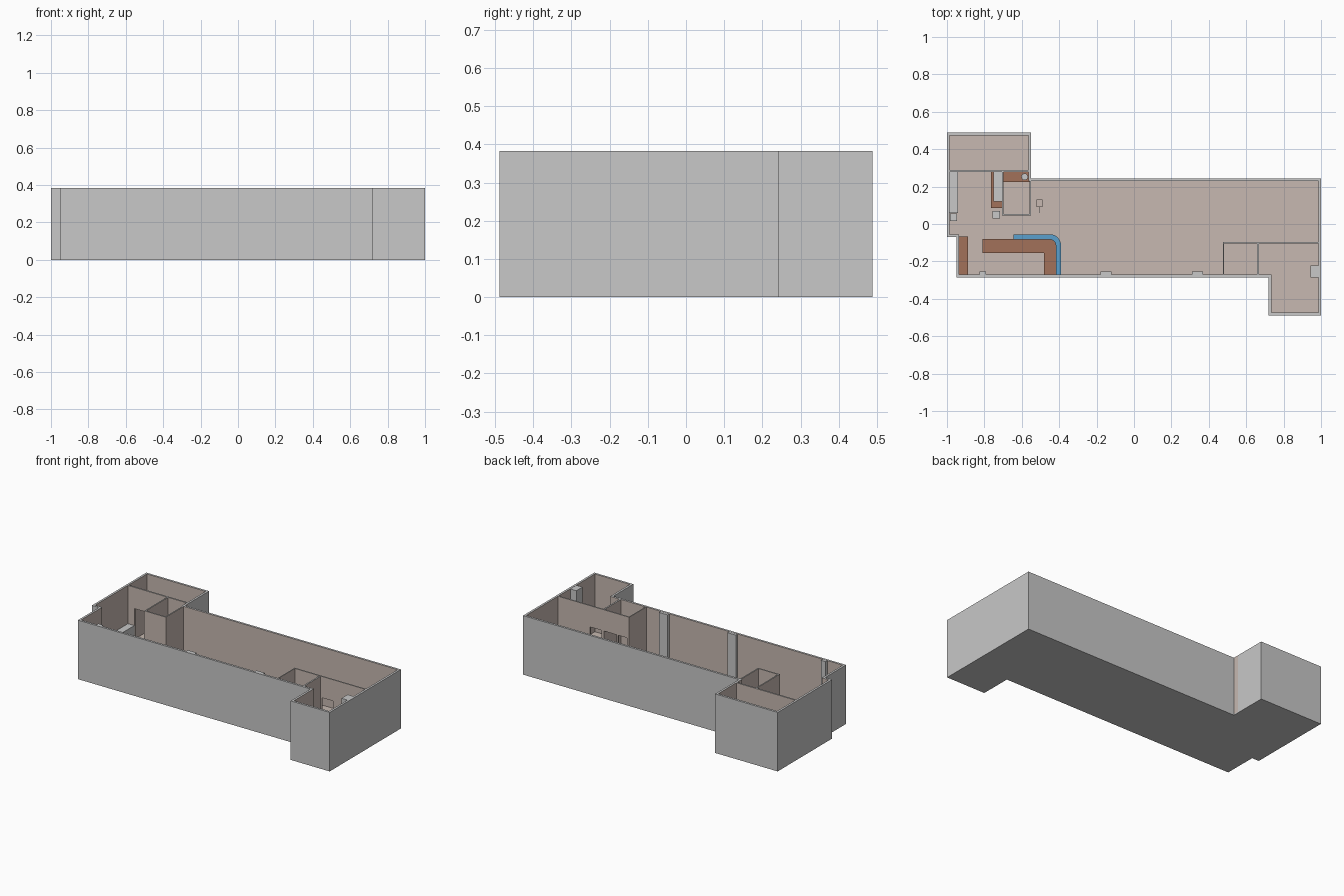
import bpy, bmesh, math

if "Cube" in bpy.data.objects:
    bpy.data.objects.remove(bpy.data.objects["Cube"])

def mat(name, c):
    m = bpy.data.materials.new(name)
    m.diffuse_color = (*c, 1)
    m.use_nodes = True
    m.node_tree.nodes["Principled BSDF"].inputs["Base Color"].default_value = m.diffuse_color
    return m

GREY = mat("plaster_grey", (0.58, 0.58, 0.58))
TAN = mat("warm_interior", (0.57, 0.485, 0.44))
WOOD = mat("brown_wood", (0.36, 0.165, 0.10))
BLUE = mat("blue_counter", (0.10, 0.35, 0.61))
H, T, F = 0.383, 0.014, 0.008   # wall height, wall thickness, floor thickness

def finish(name, bm, mats):
    me = bpy.data.meshes.new(name)
    bm.to_mesh(me)
    bm.free()
    for m in mats:
        me.materials.append(m)
    ob = bpy.data.objects.new(name, me)
    bpy.context.collection.objects.link(ob)
    return ob

def add_box(bm, x0, x1, y0, y1, z0, z1):
    v = [bm.verts.new((x, y, z)) for z in (z0, z1)
         for x, y in ((x0, y0), (x1, y0), (x1, y1), (x0, y1))]
    for q in ((3, 2, 1, 0), (4, 5, 6, 7), (0, 1, 5, 4), (1, 2, 6, 5), (2, 3, 7, 6), (3, 0, 4, 7)):
        bm.faces.new([v[i] for i in q])

def box(name, x0, x1, y0, y1, z0, z1, m):
    bm = bmesh.new()
    add_box(bm, x0, x1, y0, y1, z0, z1)
    return finish(name, bm, [m])

def prism(name, pts, z0, z1, m):
    bm = bmesh.new()
    lo = [bm.verts.new((x, y, z0)) for x, y in pts]
    hi = [bm.verts.new((x, y, z1)) for x, y in pts]
    n = len(pts)
    bm.faces.new(lo[::-1])
    bm.faces.new(hi)
    for i in range(n):
        j = (i + 1) % n
        bm.faces.new((lo[i], lo[j], hi[j], hi[i]))
    bmesh.ops.recalc_face_normals(bm, faces=bm.faces)
    return finish(name, bm, [m])

def partition(name, boxes):
    """Thin walls: warm sides, grey top edge."""
    bm = bmesh.new()
    for b in boxes:
        add_box(bm, *b)
    bm.normal_update()
    for f in bm.faces:
        f.material_index = 0 if f.normal.z > 0.5 else 1
    return finish(name, bm, [GREY, TAN])

# Outer shell: grey outside and rim, warm inside and floor
outline = [(-1, -.07), (-.95, -.07), (-.95, -.285), (.72, -.285), (.72, -.488),
           (1, -.488), (1, .243), (-.55, .243), (-.55, .488), (-1, .488)]

def inset(pts, d):
    out = []
    n = len(pts)
    for i, (x, y) in enumerate(pts):
        ox = oy = 0
        for a, b in ((pts[i - 1], pts[i]), (pts[i], pts[(i + 1) % n])):
            dx, dy = b[0] - a[0], b[1] - a[1]
            l = math.hypot(dx, dy)
            ox -= dy / l * d
            oy += dx / l * d
        out.append((x + ox, y + oy))
    return out

bm = bmesh.new()
inner = inset(outline, T)
ring = lambda pts, z: [bm.verts.new((x, y, z)) for x, y in pts]
ol, oh, ih, il = ring(outline, 0), ring(outline, H), ring(inner, H), ring(inner, F)
n = len(outline)
bm.faces.new(ol[::-1])
bm.faces.new(il).material_index = 1
for a, b, k in ((ol, oh, 0), (oh, ih, 0), (ih, il, 1)):
    for i in range(n):
        j = (i + 1) % n
        bm.faces.new((a[i], a[j], b[j], b[i])).material_index = k
finish("outer_shell", bm, [GREY, TAN])

# Partition walls with door openings
D = 0.245
partition("store_room_wall", [
    (-.986, -.94, .279, .289, F, H), (-.94, -.865, .279, .289, D, H),
    (-.865, -.564, .279, .289, F, H)])
partition("washroom_walls", [
    (-.705, -.697, .045, .279, F, H), (-.697, -.55, .045, .053, F, H),
    (-.558, -.55, .053, .279, F, H)])
partition("back_room_walls", [
    (.475, .492, -.104, -.096, F, H), (.492, .555, -.104, -.096, D, H),
    (.555, .568, -.104, -.096, F, H), (.568, .655, -.104, -.096, D, H),
    (.655, .675, -.104, -.096, F, H), (.675, .755, -.104, -.096, D, H),
    (.755, .986, -.104, -.096, F, H),
    (.475, .481, -.271, -.104, F, H), (.657, .667, -.271, -.104, F, H)])

# Pilasters along the walls
for i, (x0, x1) in enumerate(((-.825, -.79), (-.18, -.12), (.31, .37))):
    box(f"pilaster_{i + 1}", x0, x1, -.272, -.254, F, H - .001, GREY)
box("side_column", .943, .987, -.285, -.222, F, H - .001, GREY)

# L-shaped bar with a rounded blue top
prism("bar_body", [(-.81, -.155), (-.48, -.155), (-.48, -.272), (-.415, -.272),
                   (-.415, -.08), (-.81, -.08)], F, .115, WOOD)

def arc(r):
    return [(-.45 + r * math.cos(a), -.115 + r * math.sin(a))
            for a in (math.pi / 2 * i / 8 for i in range(9))]

prism("bar_top", [(-.39, -.272)] + arc(.06) + [(-.645, -.055), (-.645, -.083)]
      + arc(.032)[::-1] + [(-.418, -.272)], .125, .14, BLUE)
prism("bar_front", [(-.396, -.272)] + arc(.052) + [(-.64, -.063), (-.64, -.08)]
      + arc(.035)[::-1] + [(-.415, -.272)], F, .125, BLUE)

# Back bar and its sink
box("back_bar", -.937, -.887, -.271, -.067, F, .115, WOOD)
box("back_bar_sink", -.93, -.892, -.245, -.197, .115, .122, WOOD)

# Kitchen counters and appliances
box("kitchen_counter", -.986, -.94, .06, .279, F, .135, GREY)
box("hand_basin", -.985, -.947, .015, .055, .08, .12, GREY)
box("hand_basin_bowl", -.977, -.955, .023, .047, .12, .122, GREY)
box("prep_counter", -.765, -.706, .085, .279, F, .11, WOOD)
box("prep_worktop", -.75, -.706, .12, .279, .11, .135, GREY)
box("small_sink", -.757, -.717, .03, .07, .08, .12, GREY)
box("small_sink_bowl", -.748, -.726, .04, .06, .12, .122, GREY)

# Washroom vanity
box("vanity", -.697, -.558, .225, .279, F, .105, WOOD)
box("vanity_tray", -.69, -.64, .235, .268, .105, .112, WOOD)
bm = bmesh.new()
bmesh.ops.create_cone(bm, cap_ends=True, segments=20, radius1=.016, radius2=.018, depth=.012)
basin = finish("vanity_basin", bm, [GREY])
basin.location = (-.585, .252, .111)

# Small stand beside the washroom
box("stand_plate", -.522, -.49, .09, .13, .09, .1, TAN)
box("stand_post", -.508, -.504, .06, .112, F, .09, GREY)
